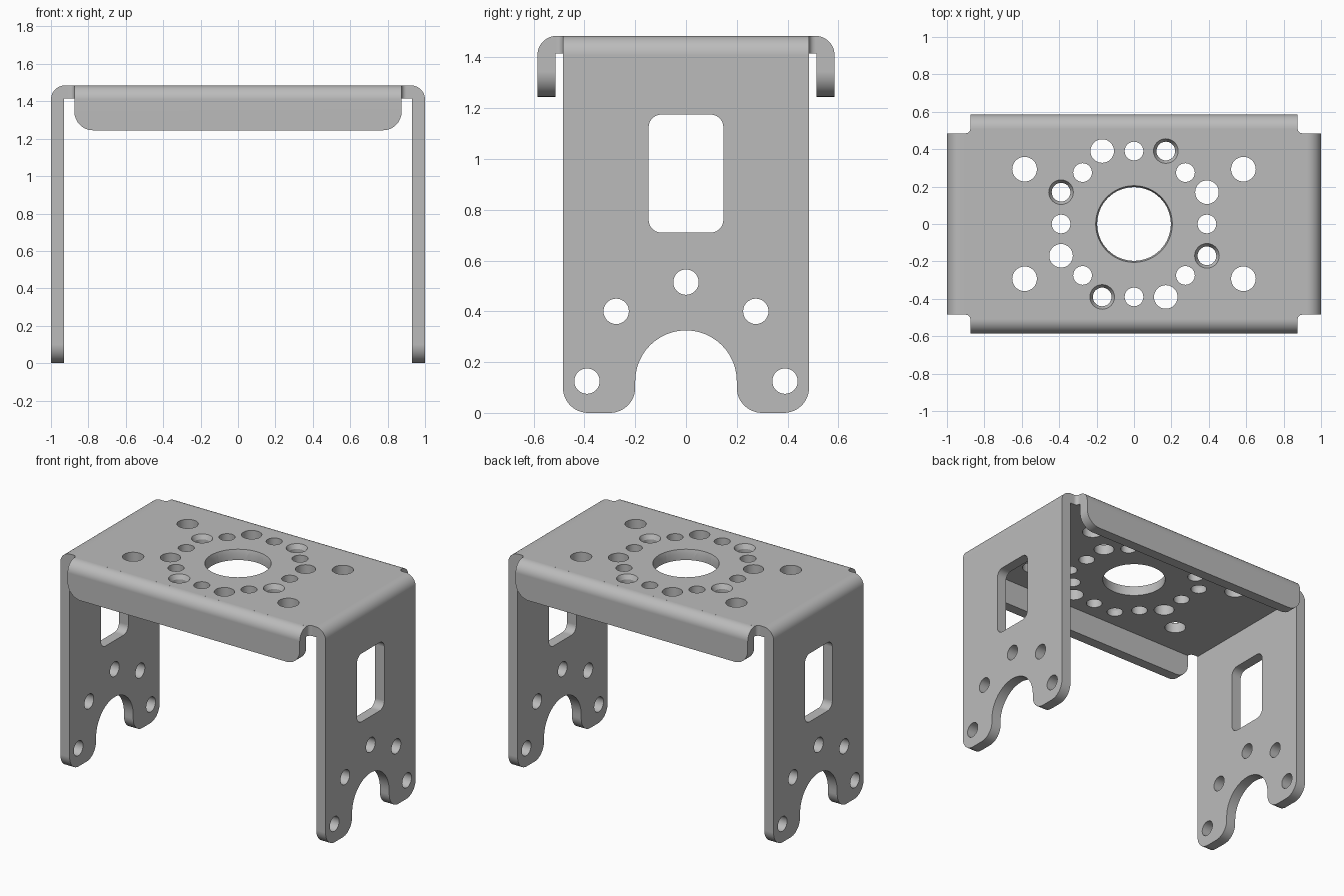
import bpy, bmesh
from math import sin, cos, pi, atan2
from mathutils import Vector, Matrix

cube = bpy.data.objects.get("Cube")
if cube:
    bpy.data.objects.remove(cube, do_unlink=True)

TOP, THICK, BEND = 1.485, 0.07, 0.075
UNDER = TOP - THICK

steel = bpy.data.materials.new("grey_metal")
steel.use_nodes = True
steel.diffuse_color = (0.5, 0.5, 0.5, 1)
steel.node_tree.nodes["Principled BSDF"].inputs["Base Color"].default_value = (0.5, 0.5, 0.5, 1)


def rounded(corners, steps=12):
    """Outline from (u, v, radius) corners, with each corner rounded."""
    out = []
    for i, (u, v, r) in enumerate(corners):
        p = Vector((u, v))
        a = (Vector(corners[i - 1][:2]) - p).normalized()
        b = (Vector(corners[(i + 1) % len(corners)][:2]) - p).normalized()
        if r == 0:
            arc = [p]
        else:  # right-angled corners only
            c = p + (a + b) * r
            arc = [c - b * r * cos(t) - a * r * sin(t)
                   for t in (pi / 2 * k / steps for k in range(steps + 1))]
        out += [q for q in arc if not out or (q - out[-1]).length > 1e-5]
    return out


def finish(name, bm):
    bmesh.ops.recalc_face_normals(bm, faces=bm.faces)
    mesh = bpy.data.meshes.new(name)
    bm.to_mesh(mesh)
    bm.free()
    mesh.materials.append(steel)
    ob = bpy.data.objects.new(name, mesh)
    bpy.context.collection.objects.link(ob)
    return ob


def prism(name, outline, axis, low, high):
    """Extrude a flat outline along x, y or z."""
    place = {"x": lambda p: (low, p.x, p.y),
             "y": lambda p: (p.x, low, p.y),
             "z": lambda p: (p.x, p.y, low)}[axis]
    bm = bmesh.new()
    face = bm.faces.new([bm.verts.new(place(p)) for p in outline])
    ext = bmesh.ops.extrude_face_region(bm, geom=[face])
    move = Vector([(high - low) * (axis == k) for k in "xyz"])
    bmesh.ops.translate(bm, vec=move, verts=[g for g in ext["geom"] if isinstance(g, bmesh.types.BMVert)])
    return finish(name, bm)


def round_cutter(centre, r_low, r_high, depth, axis="z", sides=32):
    bm = bmesh.new()
    turn = Matrix.Rotation(pi / 2, 4, "Y") if axis == "x" else Matrix()
    bmesh.ops.create_cone(bm, cap_ends=True, segments=sides, radius1=r_low, radius2=r_high,
                          depth=depth, matrix=Matrix.Translation(centre) @ turn)
    return finish("hole_cutter", bm)


def combine(ob, other, operation):
    mod = ob.modifiers.new(operation.lower(), "BOOLEAN")
    mod.operation, mod.object, mod.solver = operation, other, "EXACT"
    bpy.context.view_layer.objects.active = ob
    bpy.ops.object.modifier_apply(modifier=mod.name)
    bpy.data.objects.remove(other, do_unlink=True)


def folded_sheet(name, half, foot, axis, reach):
    """Downward U channel with rounded outer bends."""
    inner = half - THICK
    pts = [(-half, foot, 0), (-half, TOP, BEND), (half, TOP, BEND), (half, foot, 0),
           (inner, foot, 0), (inner, UNDER, 0), (-inner, UNDER, 0), (-inner, foot, 0)]
    return prism(name, rounded(pts), axis, -reach, reach)


# Main channel with both legs, trimmed to the leg outline
bracket = folded_sheet("bracket", 1.0, -0.1, "y", 0.7)
leg_outline = [(-.485, 0, .1), (-.485, 1.6, 0), (.485, 1.6, 0), (.485, 0, .1),
               (.2, 0, .1), (.2, .325, .2), (-.2, .325, .2), (-.2, 0, .1)]
combine(bracket, prism("leg_trim", rounded(leg_outline), "x", -1.2, 1.2), "INTERSECT")

# Front and back flanges with rounded lower corners
flanges = folded_sheet("flanges", 0.585, 1.1, "x", 1.1)
flange_outline = [(-.875, 1.245, .1), (-.875, 1.6, 0), (.875, 1.6, 0), (.875, 1.245, .1)]
combine(flanges, prism("flange_trim", rounded(flange_outline), "y", -0.8, 0.8), "INTERSECT")
combine(bracket, flanges, "UNION")

# Filleted relief notches at the four corners of the top
notch = [(.91, .485, 0), (.875, .485, .025), (.875, .511, 0)]
cross = []
for sx, sy in ((1, 1), (-1, 1), (-1, -1), (1, -1)):
    cross += [(sx * x, sy * y, r) for x, y, r in notch][::sx * sy]
combine(bracket, prism("notch_fillets", rounded(cross, 6), "z", UNDER, TOP), "UNION")

# Windows and bolt holes through both legs
window = [(-.147, .71, .05), (-.147, 1.175, .05), (.147, 1.175, .05), (.147, .71, .05)]
combine(bracket, prism("window_cutter", rounded(window), "x", -1.2, 1.2), "DIFFERENCE")
for y, z in ((0, .515), (.275, .4), (-.275, .4), (.39, .125), (-.39, .125)):
    combine(bracket, round_cutter((0, y, z), .05, .05, 2.4, "x"), "DIFFERENCE")


def top_hole(x, y, r, sink=0, sides=32):
    """Through hole in the top; sink widens its upper rim."""
    combine(bracket, round_cutter((x, y, TOP), r, r, 0.3, "z", sides), "DIFFERENCE")
    if sink:
        depth = 0.03
        cone = round_cutter((x, y, TOP), r - 0.0002, r + 2 * sink, 2 * depth, "z", sides)
        combine(bracket, cone, "DIFFERENCE")


# Centre opening, corner holes and the ring of holes
top_hole(0, 0, .197, .008, 64)
for sx in (1, -1):
    for sy in (1, -1):
        top_hole(sx * .585, sy * .293, .066)
        top_hole(sx * .275, sy * .275, .05)
    top_hole(sx * .39, 0, .05)
    top_hole(0, sx * .39, .05)
    top_hole(sx * .17, sx * .39, .05, .016)
    top_hole(-sx * .39, sx * .17, .05, .016)
    top_hole(-sx * .17, sx * .39, .063)
    top_hole(sx * .39, sx * .17, .063)

# Smooth bends and hole walls, flat sheet faces
bpy.ops.object.select_all(action="DESELECT")
bracket.select_set(True)
bpy.context.view_layer.objects.active = bracket
bpy.ops.object.shade_smooth_by_angle(angle=pi / 7)
normals = bracket.modifiers.new("flat_sheet_normals", "WEIGHTED_NORMAL")
normals.keep_sharp = True
